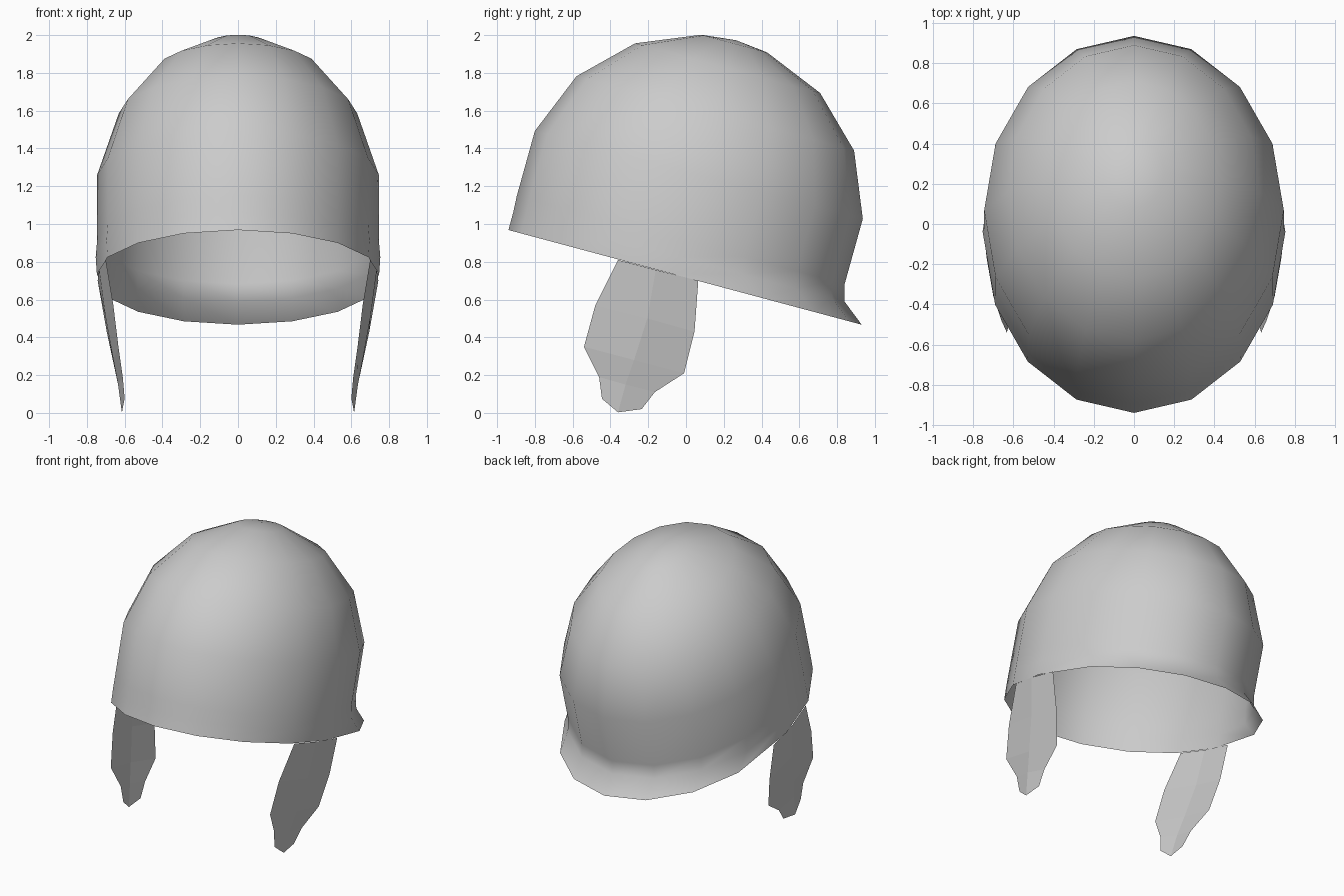
import bpy, bmesh, math

if "Cube" in bpy.data.objects:
    bpy.data.objects.remove(bpy.data.objects["Cube"])

SIDES = 16
SLOPE = -0.268   # every ring of the bowl leans down towards the back
ASPECT = 0.859   # ring width relative to its length


def finish(name, bm, smooth):
    mesh = bpy.data.meshes.new(name)
    bm.to_mesh(mesh)
    bm.free()
    for p in mesh.polygons:
        p.use_smooth = smooth
    obj = bpy.data.objects.new(name, mesh)
    bpy.context.collection.objects.link(obj)
    return obj


# Bowl: leaning elliptical rings (centre y, centre z, half length), rim to crown
rings = [(-0.07, 0.735, 0.87), (-0.038, 0.825, 0.877), (-0.028, 0.915, 0.868),
         (0.068, 1.26, 0.868), (0.155, 1.585, 0.735), (0.22, 1.825, 0.49),
         (0.255, 1.955, 0.175)]
bm = bmesh.new()
loops = []
for level, (cy, cz, r) in enumerate(rings):
    loop = []
    for i in range(SIDES):
        a = 2 * math.pi * i / SIDES
        dy = r * math.cos(a)
        # Neck guard: the rear of the rim is pulled backwards
        flare = 0.13 if level == 0 and math.cos(a) > 0.1 else 0
        loop.append(bm.verts.new((ASPECT * r * math.sin(a), cy + dy + flare,
                                  cz + SLOPE * (dy + flare))))
    loops.append(loop)
for low, high in zip(loops, loops[1:]):
    for i in range(SIDES):
        j = (i + 1) % SIDES
        bm.faces.new((low[j], low[i], high[i], high[j]))
crown = bm.verts.new((0, 0.265, 1.973))
for i in range(SIDES):
    bm.faces.new((loops[-1][(i + 1) % SIDES], loops[-1][i], crown))
finish("helmet_bowl", bm, True)

# Cheek guards: rows of front edge, ridge and back edge points
rows = [((0.70, -0.36, 0.81), (0.735, -0.16, 0.757), (0.743, 0.065, 0.70)),
        ((0.66, -0.48, 0.57), (0.70, -0.205, 0.50), (0.695, 0.045, 0.43)),
        ((0.633, -0.54, 0.35), (0.66, -0.275, 0.28), (0.648, -0.01, 0.21)),
        ((0.61, -0.46, 0.19), (0.635, -0.32, 0.15), (0.623, -0.165, 0.11)),
        ((0.60, -0.445, 0.075), (0.615, -0.36, 0.003), (0.61, -0.235, 0.02))]
for side, name in ((1, "cheek_guard_right"), (-1, "cheek_guard_left")):
    bm = bmesh.new()
    grid = [[bm.verts.new((side * x, y, z)) for x, y, z in row] for row in rows]
    for top, low in zip(grid, grid[1:]):
        for k in range(2):
            quad = [top[k], low[k], low[k + 1], top[k + 1]]
            bm.faces.new(quad if side > 0 else quad[::-1])
    finish(name, bm, False)
